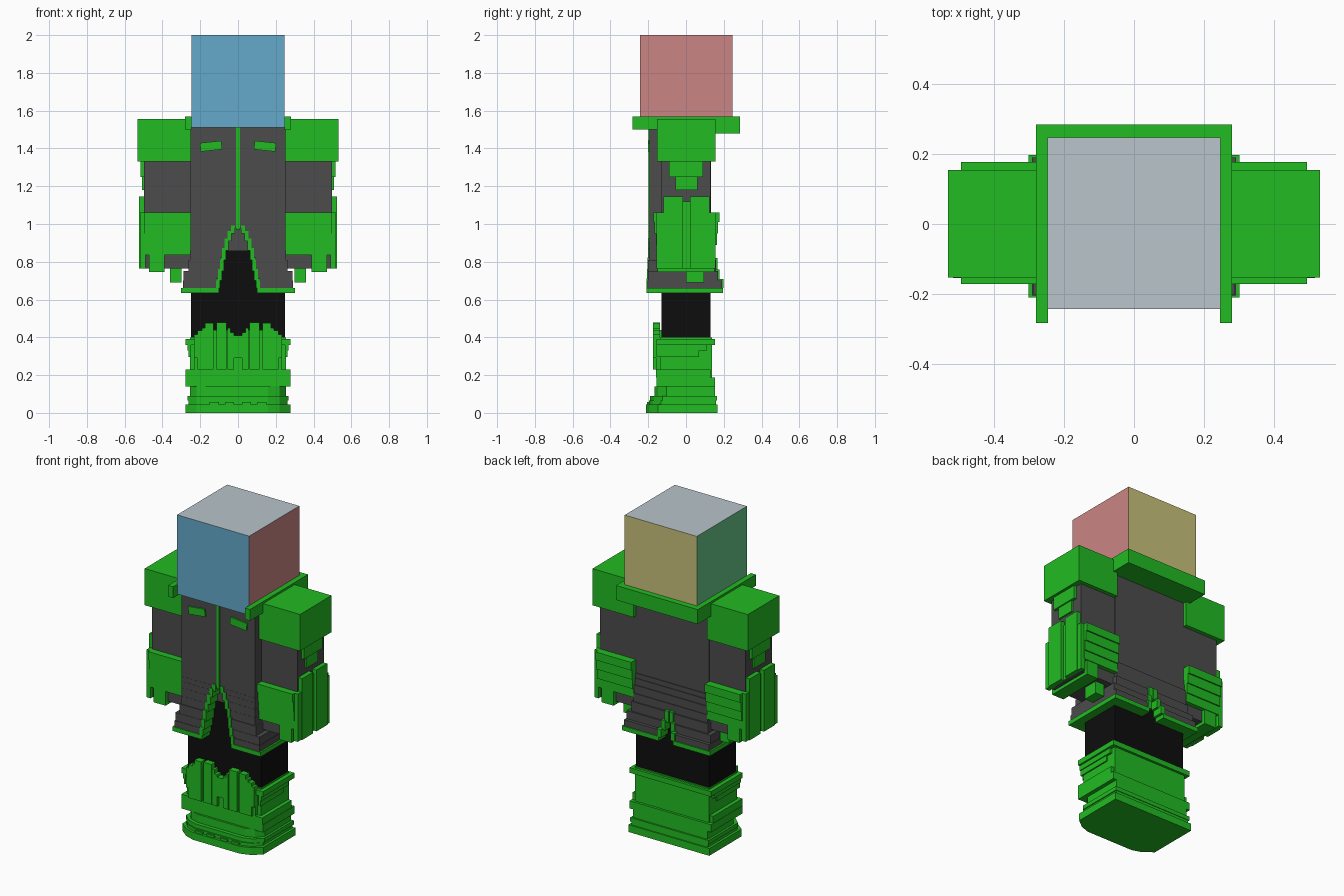
import bpy, bmesh, math

if "Cube" in bpy.data.objects:
    bpy.data.objects.remove(bpy.data.objects["Cube"])


def srgb(r, g, b):
    def lin(c):
        c /= 255
        return c / 12.92 if c <= 0.04045 else ((c + 0.055) / 1.055) ** 2.4
    return (lin(r), lin(g), lin(b), 1)


def material(name, rgb):
    m = bpy.data.materials.new(name)
    m.diffuse_color = srgb(*rgb)
    m.use_nodes = True
    m.node_tree.nodes["Principled BSDF"].inputs["Base Color"].default_value = m.diffuse_color
    return m


GREEN = material("bright green", (34, 187, 34))
GREY = material("charcoal", (76, 76, 76))
BLACK = material("black", (13, 13, 13))
BLUE = material("face blue", (101, 170, 204))
PINK = material("side pink", (203, 133, 133))
KHAKI = material("back khaki", (202, 194, 122))
MINT = material("side mint", (104, 200, 137))
PALE = material("top pale grey", (184, 197, 203))


def build(name, mat, solids, mirror=True):
    """solids: list of (outline in xy, z0, z1), repeated on -x when mirrored."""
    bm = bmesh.new()
    for pts, z0, z1 in solids:
        for s in ((1, -1) if mirror else (1,)):
            f = bm.faces.new([bm.verts.new((s * x, y, z0)) for x, y in pts])
            top = bmesh.ops.extrude_face_region(bm, geom=[f])["geom"]
            for v in top:
                if isinstance(v, bmesh.types.BMVert):
                    v.co.z = z1
    bmesh.ops.recalc_face_normals(bm, faces=bm.faces)
    me = bpy.data.meshes.new(name)
    bm.to_mesh(me)
    bm.free()
    me.materials.append(mat)
    ob = bpy.data.objects.new(name, me)
    bpy.context.collection.objects.link(ob)
    return ob


def box(x0, x1, y0, y1, z0, z1):
    return ([(x0, y0), (x1, y0), (x1, y1), (x0, y1)], z0, z1)


def wrap(x, y0, y1, gap_front, gap_back, z0, z1):
    """Half of a coat layer wrapped round the body, open at front and back."""
    return ([(gap_front, y0), (x, y0), (x, y1), (gap_back, y1), (gap_back, .128),
             (.248, .128), (.248, -.128), (gap_front, -.128)], z0, z1)


# Head, one colour per side
head = build("head", BLUE, [box(-.247, .247, -.243, .247, 1.51, 2)], mirror=False)
for m in (PINK, KHAKI, MINT, PALE):
    head.data.materials.append(m)
for p in head.data.polygons:
    n = p.normal
    p.material_index = (1 if n.x > .5 else 3 if n.x < -.5 else
                        2 if n.y > .5 else 4 if abs(n.z) > .5 else 0)

# Collar, open at the front, with a deep back
build("collar_sides", GREEN, [box(.246, .28, -.283, .14, 1.5, 1.57)])
build("collar_back", GREEN, [box(-.28, .28, .248, .285, 1.48, 1.57),
                             box(-.28, .28, .13, .248, 1.48, 1.51),
                             box(-.28, -.246, .13, .25, 1.5, 1.57),
                             box(.246, .28, .13, .25, 1.5, 1.57)], mirror=False)

# Body and legs
build("torso", GREY, [box(-.249, .249, -.13, .13, .86, 1.51)], mirror=False)
build("legs", BLACK, [box(-.25, .25, -.13, .13, .35, .86)], mirror=False)

# Coat: flared layers (z0, z1, half width, front, back, front gap, back gap)
layers = [(.66, .70, .292, -.205, .19, .10, .045),
          (.70, .75, .288, -.202, .17, .09, .03),
          (.75, .81, .262, -.2, .16, .08, .015),
          (.81, .86, .253, -.196, .152, .07, 0),
          (.86, .91, .252, -.195, .148, .055, 0),
          (.91, .95, .251, -.194, .142, .04, 0),
          (.95, .98, .251, -.193, .138, .022, 0),
          (.98, 1.51, .251, -.192, .133, 0, 0)]
build("coat", GREY, [wrap(x, f, b, gf, gb, z0, z1)
                     for z0, z1, x, f, b, gf, gb in layers])
build("coat_hem", GREEN, [wrap(.302, -.21, .197, .1, .05, .635, .662)])
build("coat_front_trim", GREEN,
      [box(max(gf - .006, 0), gf + .016, f - .005, -.13, z0, z1 + .012)
       for z0, z1, x, f, b, gf, gb in layers[:7]])
build("coat_back_trim", GREEN,
      [box(gb - .012, gb + .015, .13, b + .008, z0, z1 + .01)
       for z0, z1, x, f, b, gf, gb in layers[:3]])
build("coat_seam", GREEN, [box(-.01, .01, -.198, -.185, .97, 1.51)], mirror=False)

# Slanted chest pockets
for s, side in ((1, "right"), (-1, "left")):
    p = build(side + "_pocket", GREEN, [box(-.057, .057, -.009, .009, -.023, .023)],
              mirror=False)
    p.location = (s * .143, -.192, 1.412)
    p.rotation_euler.y = s * math.radians(6)

# Arms with shoulder pads
build("arms", GREY, [box(.25, .497, -.13, .13, .765, 1.4)])
build("shoulder_pads", GREEN, [box(.252, .532, -.153, .155, 1.33, 1.557)])
build("shoulder_tabs", GREEN, [box(.49, .515, -.09, .09, 1.25, 1.335),
                               box(.49, .507, -.055, .06, 1.18, 1.25)])

# Forearm cuffs of stacked bands
build("cuffs", GREEN, [box(.252, .495, -.172, .178, 1.01, 1.06),
                       box(.252, .495, -.166, .17, .95, 1.01),
                       box(.252, .495, -.16, .163, .89, .95),
                       box(.252, .495, -.155, .156, .835, .89)])
build("forearm_guards", GREEN, [box(.49, .524, -.12, -.015, .765, 1.145),
                                box(.49, .524, .02, .125, .765, 1.145),
                                box(.49, .518, -.155, -.12, .765, 1.06),
                                box(.49, .518, .125, .155, .765, 1.06),
                                box(.49, .505, -.015, .02, .765, 1.12)])
build("hand_straps", GREEN, [box(.39, .472, -.152, .152, .745, .768),
                             box(.39, .472, -.152, -.128, .745, .835),
                             box(.39, .472, .128, .152, .745, .835)])
build("palm_tabs", GREEN, [box(.3, .36, 0, .095, .69, .768)])


# Boots: rounded toe layers and stacked bands
def foot(x, toe, heel, z0, z1):
    return ([(0, toe), (.16, toe), (.22, toe + .02), (x, toe + .065),
             (x, heel), (0, heel)], z0, z1)


build("boot_soles", GREEN, [foot(.277, -.213, .168, 0, .045)])
build("boot_feet", GREEN, [foot(.262, -.197, .16, .045, .065),
                           foot(.268, -.19, .163, .065, .09),
                           foot(.255, -.167, .153, .09, .14)])
build("boot_treads", GREEN, [box(x, x + .05, -.206, -.18, .045, .058)
                             for x in (.02, .1)])
build("boot_shafts", GREEN, [box(0, .254, -.137, .138, .14, .4)])
build("boot_ankle_bands", GREEN, [box(0, .279, -.155, .153, .14, .187),
                                  box(0, .277, -.158, -.13, .187, .23),
                                  box(.25, .277, -.158, .13, .187, .23)])
build("boot_top_bands", GREEN, [box(0, .279, -.155, .153, .36, .392),
                                box(.25, .268, -.155, .11, .33, .36),
                                box(.25, .262, -.155, .07, .297, .33)])

# Shin plates: vertical slats (x0, x1, base, top)
slats = [(0, .02, .29, .41), (.02, .04, .23, .425), (.04, .055, .23, .45),
         (.06, .115, .23, .478), (.13, .175, .23, .475), (.175, .19, .23, .45),
         (.19, .215, .23, .435), (.215, .232, .29, .415)]
build("shin_plates", GREEN, [box(x0, x1, -.175, -.137, z0, z1)
                             for x0, x1, z0, z1 in slats])
build("shin_backing", GREEN, [box(0, .23, -.158, -.135, .23, .4),
                              box(.05, .18, -.158, -.13, .4, .44)])
